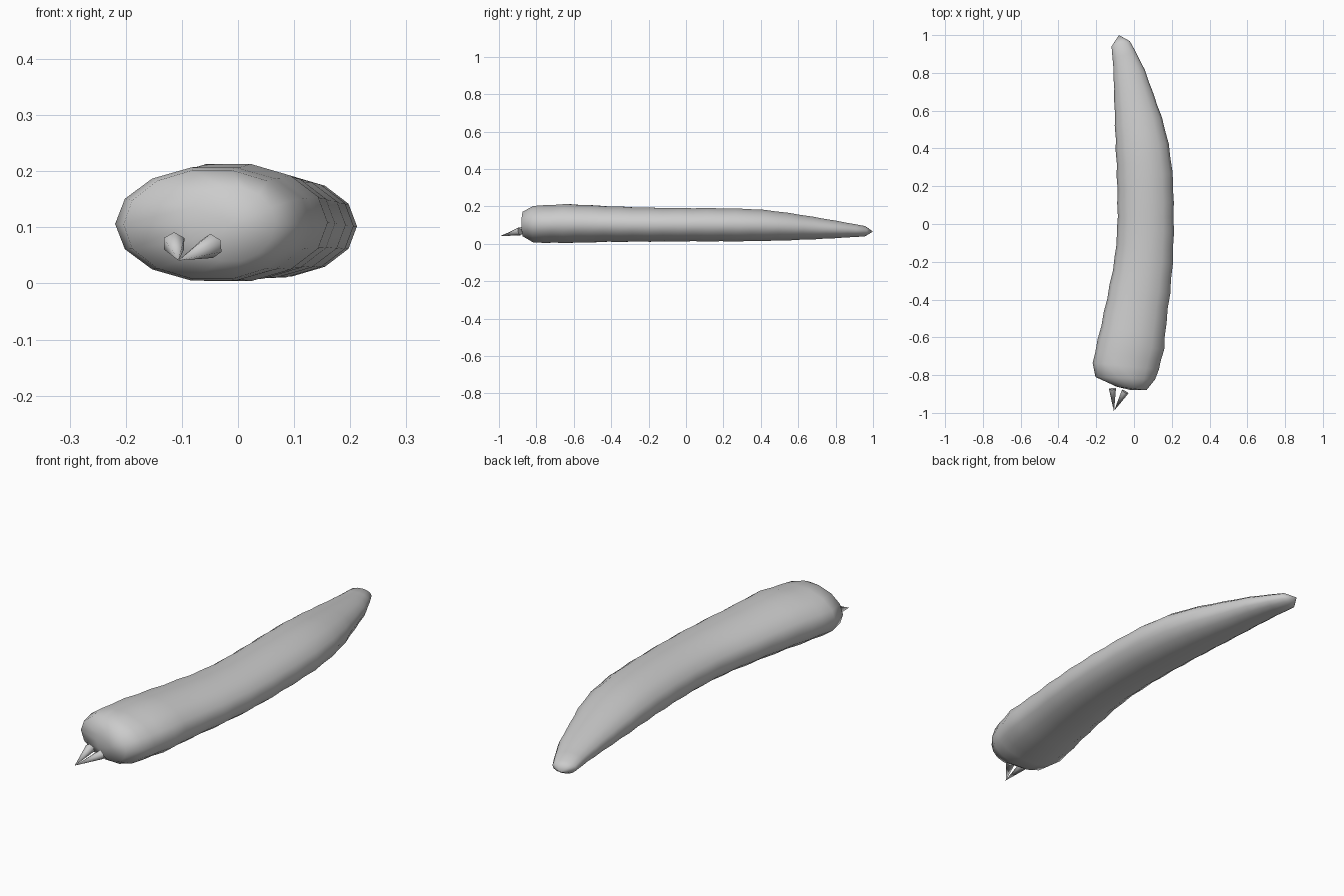
import bpy, bmesh, math
from mathutils import Vector

if "Cube" in bpy.data.objects:
    bpy.data.objects.remove(bpy.data.objects["Cube"])

SIDES = 14

# Body segments, head to tail: left edge x, y; right edge x, y; bottom z, top z
ridges = [
    (-0.204, -0.810, 0.112, -0.822, 0.008, 0.202),
    (-0.219, -0.735, 0.132, -0.770, 0.005, 0.207),
    (-0.193, -0.610, 0.160, -0.665, 0.004, 0.213),
    (-0.160, -0.465, 0.173, -0.520, 0.008, 0.206),
    (-0.130, -0.320, 0.192, -0.370, 0.010, 0.199),
    (-0.103, -0.175, 0.206, -0.210, 0.011, 0.194),
    (-0.091, -0.030, 0.212, -0.045, 0.012, 0.192),
    (-0.089, 0.110, 0.211, 0.115, 0.012, 0.192),
    (-0.092, 0.250, 0.205, 0.270, 0.012, 0.190),
    (-0.097, 0.385, 0.184, 0.425, 0.014, 0.183),
    (-0.102, 0.520, 0.148, 0.565, 0.018, 0.166),
    (-0.105, 0.650, 0.103, 0.690, 0.023, 0.146),
    (-0.109, 0.780, 0.058, 0.815, 0.030, 0.124),
    (-0.114, 0.880, 0.010, 0.910, 0.036, 0.106),
    (-0.119, 0.940, -0.022, 0.968, 0.040, 0.095),
]


def groove(a, b, c, d):
    """Smooth midpoint between segments b and c, pinched slightly."""
    m = [(9 * (q + r) - p - s) / 16 for p, q, r, s in zip(a, b, c, d)]
    mid = [(m[i] + m[j]) / 2 for i, j in ((0, 2), (1, 3), (0, 2), (1, 3), (4, 5), (4, 5))]
    return [c0 + (v - c0) * 0.975 for v, c0 in zip(m, mid)]


sections = [(-0.090, -0.862, 0.066, -0.880, 0.040, 0.172)]
for i, r in enumerate(ridges):
    sections.append(r)
    if 1 <= i < len(ridges) - 2:
        sections.append(groove(ridges[i - 1], r, ridges[i + 1], ridges[i + 2]))

# Body skin lofted through the elliptical sections
bm = bmesh.new()
loops = []
for xl, yl, xr, yr, zb, zt in sections:
    left, right = Vector((xl, yl, 0)), Vector((xr, yr, 0))
    centre, half = (left + right) / 2, (right - left) / 2
    loop = []
    for k in range(SIDES):
        a = 2 * math.pi * k / SIDES
        p = centre + half * math.cos(a)
        p.z = (zb + zt) / 2 + (zt - zb) / 2 * math.sin(a) / math.sin(math.pi * 3 / 7)
        loop.append(bm.verts.new(p))
    loops.append(loop)
for a, b in zip(loops, loops[1:]):
    for k in range(SIDES):
        n = (k + 1) % SIDES
        bm.faces.new((a[k], a[n], b[n], b[k]))

# Closed head and tail tips
for loop, tip in ((loops[0], (-0.012, -0.880, 0.106)), (loops[-1], (-0.080, 1.0, 0.066))):
    v = bm.verts.new(tip)
    for k in range(SIDES):
        bm.faces.new((loop[k], loop[(k + 1) % SIDES], v))
bmesh.ops.recalc_face_normals(bm, faces=bm.faces[:])
mesh = bpy.data.meshes.new("larva_body")
bm.to_mesh(mesh)
bm.free()
mesh.shade_smooth()
bpy.context.collection.objects.link(bpy.data.objects.new("larva_body", mesh))


# Pair of mouth hooks meeting at one point
def mouth_hook(name, base, tip, radius):
    base, tip = Vector(base), Vector(tip)
    axis = tip - base
    bpy.ops.mesh.primitive_cone_add(vertices=6, radius1=radius, radius2=0,
                                    depth=axis.length, location=(base + tip) / 2)
    ob = bpy.context.object
    ob.name = name
    ob.rotation_euler = axis.to_track_quat('Z', 'Y').to_euler()
    bpy.ops.object.shade_smooth_by_angle(angle=math.radians(65))


mouth_hook("mouth_hook_left", (-0.114, -0.873, 0.071), (-0.106, -0.995, 0.041), 0.021)
mouth_hook("mouth_hook_right", (-0.047, -0.888, 0.067), (-0.106, -0.990, 0.041), 0.022)
